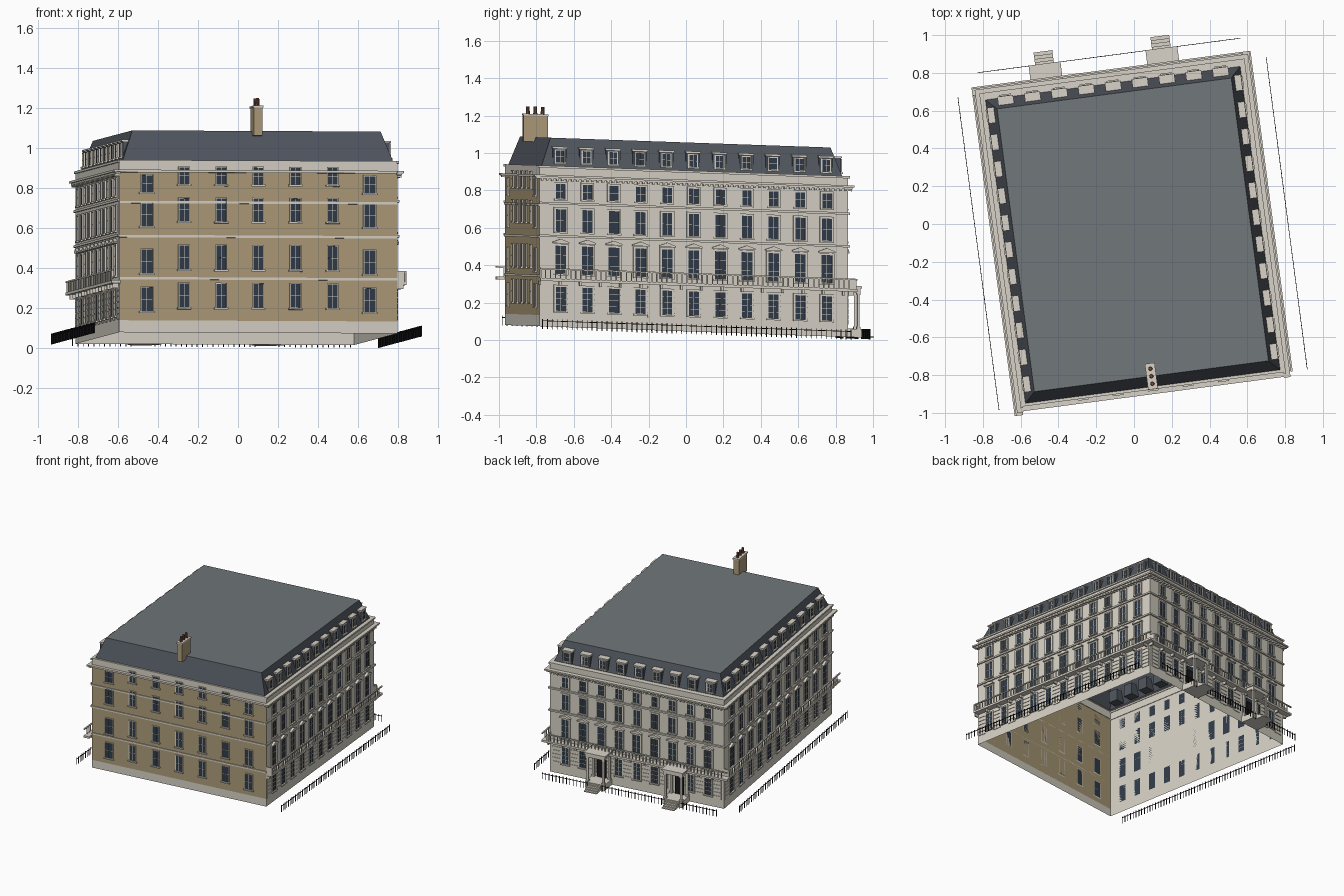
import bpy, bmesh, math
from mathutils import Vector

if "Cube" in bpy.data.objects:
    bpy.data.objects.remove(bpy.data.objects["Cube"])

HU, HV = 0.70, 0.8325            # half width and half depth of the block
ANG, CX, CY = math.radians(7.5), -0.0075, -0.05
C, S = math.cos(ANG), math.sin(ANG)
COLORS = {
    'stone': (0.68, 0.64, 0.56, 1), 'brick': (0.42, 0.33, 0.19, 1),
    'slate': (0.08, 0.09, 0.11, 1), 'lead': (0.16, 0.18, 0.19, 1),
    'glass': (0.03, 0.045, 0.065, 1), 'iron': (0.01, 0.01, 0.012, 1),
    'clay': (0.20, 0.08, 0.05, 1)}
MATS = {}
for n, c in COLORS.items():
    MATS[n] = bpy.data.materials.new(n)
    MATS[n].diffuse_color = c

parts = {}                       # name -> (bmesh, material, closed)


def part(name, mat, closed=True):
    if name not in parts:
        parts[name] = (bmesh.new(), mat, closed)
    return parts[name][0]


def world(u, v, h):
    # turned plan, on gently falling ground
    x, y = u * C - v * S + CX, u * S + v * C + CY
    return Vector((x, y, h + 0.046 - 0.035 * y))


# each side: direction along wall, outward normal, half length, wall distance
SIDES = {'front': ((1, 0), (0, -1), HU, HV), 'right': ((0, 1), (1, 0), HV, HU),
         'back': ((-1, 0), (0, 1), HU, HV), 'left': ((0, -1), (-1, 0), HV, HU)}


def on_side(side, a, d, h):
    t, n, _, w = SIDES[side]
    return world(t[0] * a + n[0] * (w + d), t[1] * a + n[1] * (w + d), h)


def box(name, mat, side, a0, a1, d0, d1, h0, h1):
    bm = part(name, mat)
    v = [bm.verts.new(on_side(side, a, d, h)) for h in (h0, h1)
         for a, d in ((a0, d0), (a1, d0), (a1, d1), (a0, d1))]
    for f in ((0, 1, 2, 3), (4, 5, 6, 7), (0, 1, 5, 4), (1, 2, 6, 5), (2, 3, 7, 6), (3, 0, 4, 7)):
        bm.faces.new([v[i] for i in f])


def face(name, mat, pts):
    bm = part(name, mat, False)
    bm.faces.new([bm.verts.new(p) for p in pts])


# walls (open underneath): brick front between stone plinth and parapet
def wall(name, mat, side, h0, h1):
    L = SIDES[side][2]
    face(name, mat, [on_side(side, a, 0, h) for a, h in ((-L, h0), (L, h0), (L, h1), (-L, h1))])


wall('front_plinth', 'stone', 'front', 0, 0.06)
wall('brick_wall', 'brick', 'front', 0.06, 0.80)
wall('front_parapet', 'stone', 'front', 0.80, 0.86)
for s in ('right', 'back', 'left'):
    wall('stone_walls', 'stone', s, 0, 0.86)


# mansard roof: gutter ledge, slate slopes, flat top
def ring(side_in, front_in, back_in, h):
    u, f, b = HU - side_in, -HV + front_in, HV - back_in
    return [world(*p, h) for p in ((-u, f), (u, f), (u, b), (-u, b))]


rings = [ring(0, 0, 0, 0.86), ring(0.02, 0.015, 0.03, 0.86), ring(0.075, 0.07, 0.085, 1.01)]
for lo, hi, name, mat in ((rings[0], rings[1], 'gutter_ledge', 'stone'),
                          (rings[1], rings[2], 'mansard_slopes', 'slate')):
    for i in range(4):
        j = (i + 1) % 4
        face(name, mat, (lo[i], lo[j], hi[j], hi[i]))
face('flat_roof', 'lead', rings[2])


# sash window with surround, glazing bars and sill
def window(side, a, h0, h1, w, d=0.0, surround=0.01, rows=2, bar=0.0022):
    x = w / 2
    box('window_glass', 'glass', side, a - x, a + x, d, d + 0.003, h0, h1)
    for k in range(rows + 1):
        h = h0 + (h1 - h0) * k / rows
        box('window_bars', 'stone', side, a - x, a + x, d, d + 0.005, h - bar / 2, h + bar / 2)
    for p in (-x, 0, x):
        box('window_bars', 'stone', side, a + p - bar / 2, a + p + bar / 2, d, d + 0.005, h0, h1)
    if surround:
        for p in (-1, 1):
            e = a + p * (x + surround / 2)
            box('window_surrounds', 'stone', side, e - surround / 2, e + surround / 2,
                d, d + 0.008, h0, h1 + surround)
        box('window_surrounds', 'stone', side, a - x, a + x, d, d + 0.008, h1, h1 + surround)
    box('window_sills', 'stone', side, a - x - 0.01, a + x + 0.01, d, d + 0.014, h0 - 0.009, h0)


def hood(side, a, h):
    # small pediment over the main floor windows
    bm = part('window_hoods', 'stone')
    prof = ((-0.045, h), (0.045, h), (0.045, h + 0.007), (0, h + 0.024), (-0.045, h + 0.007))
    lo, hi = [[bm.verts.new(on_side(side, a + x, d, z)) for x, z in prof] for d in (0, 0.018)]
    bm.faces.new(lo)
    bm.faces.new(hi)
    for i in range(5):
        j = (i + 1) % 5
        bm.faces.new((lo[i], lo[j], hi[j], hi[i]))


# front elevation: seven bays, the inner ones set a little higher
for k in range(-3, 4):
    inner = abs(k) < 3
    for h0, h1, up in ((0.105, 0.225, 0.02), (0.295, 0.415, 0.02),
                       (0.53, 0.645, 0.025), (0.70, 0.785, 0.04)):
        r = up if inner else 0
        window('front', k * 0.187, h0 + r, h1 + r, 0.05 if inner else 0.058, surround=0.004)
for h in (0.27, 0.48, 0.65):
    box('front_bands', 'stone', 'front', -HU, HU, 0, 0.006, h - 0.006, h + 0.006)

PORCHES = (0.345, -0.279)
GAP = 0.1435
for side, n in (('right', 5), ('left', 5), ('back', 4)):
    L = SIDES[side][2]
    for k in range(-n, n + 1):
        a = k * GAP
        if side != 'back' or all(abs(a - p) > 0.06 for p in PORCHES):
            window(side, a, 0.085, 0.215, 0.056, rows=4)
        window(side, a, 0.285, 0.435, 0.06, rows=3)
        hood(side, a, 0.447)
        window(side, a, 0.51, 0.63, 0.056)
        window(side, a, 0.685, 0.765, 0.052)
        # dormer
        box('dormer_bodies', 'slate', side, a - 0.038, a + 0.038, -0.10, -0.028, 0.865, 0.955)
        box('dormer_lids', 'stone', side, a - 0.042, a + 0.042, -0.072, -0.022, 0.955, 0.964)
        window(side, a, 0.88, 0.945, 0.044, d=-0.028, surround=0.006)
    # rusticated piers on the ground floor
    for k in range(-n, n + 2):
        a = (k - 0.5) * GAP
        for r in range(6):
            h = 0.066 + r * 0.029
            box('rusticated_blocks', 'stone', side, a - 0.033, a + 0.033, 0, 0.004, h, h + 0.025)
    # string courses
    for h in (0.485, 0.66):
        box('string_courses', 'stone', side, -L, L + 0.008, 0, 0.010, h - 0.006, h + 0.006)
    # balcony
    box('balcony_slab', 'stone', side, -L, L + 0.045, 0, 0.045, 0.243, 0.258)
    box('balcony_rail', 'stone', side, -L, L + 0.045, 0.035, 0.045, 0.305, 0.313)
    box('balcony_rail', 'stone', side, -L, -L + 0.008, 0, 0.045, 0.258, 0.313)
    m = int(2 * L / 0.027)
    for i in range(m + 1):
        a = -L + 2 * L * i / m
        box('balcony_balusters', 'stone', side, a - 0.003, a + 0.003, 0.037, 0.043, 0.258, 0.305)
        if i % 4 == 0:
            box('balcony_brackets', 'stone', side, a - 0.006, a + 0.006, 0, 0.03, 0.222, 0.243)
    # cornice dentils
    for i in range(m):
        a = -L + 2 * L * (i + 0.5) / m
        box('cornice_dentils', 'stone', side, a - 0.006, a + 0.006, 0, 0.022, 0.780, 0.792)

# cornice and coping on every side
for side in SIDES:
    L = SIDES[side][2]
    steps = ((0.030, 0.800, 0.811), (0.008, 0.848, 0.86))
    if side == 'front':
        steps = ((0.025, 0.798, 0.811),)
    else:
        steps += ((0.020, 0.790, 0.800),)
    for d, h0, h1 in steps:
        box('cornice', 'stone', side, -L - d, L + d, -0.004, d, h0, h1)

# entrance porches with steps and doors on the back
for p in PORCHES:
    b = 'back'
    box('porch_roof', 'stone', b, p - 0.085, p + 0.085, 0, 0.12, 0.262, 0.274)
    box('porch_roof', 'stone', b, p - 0.078, p + 0.078, 0, 0.113, 0.238, 0.262)
    box('porch_floor', 'stone', b, p - 0.078, p + 0.078, 0, 0.118, 0.0, 0.045)
    for q in (-0.064, 0.064):
        for d in (0.008, 0.1):
            for w, h0, h1 in ((0.012, 0.045, 0.057), (0.0085, 0.057, 0.228), (0.012, 0.228, 0.238)):
                box('porch_columns', 'stone', b, p + q - w, p + q + w, d - w + 0.004, d + w, h0, h1)
    for i in range(4):
        box('porch_steps', 'stone', b, p - 0.05, p + 0.05, 0.115, 0.185 - i * 0.0175,
            0.009 * i, 0.009 * (i + 1))
    box('doors', 'iron', b, p - 0.035, p + 0.035, 0, 0.01, 0.045, 0.185)
    box('window_glass', 'glass', b, p - 0.035, p + 0.035, 0, 0.008, 0.19, 0.22)

# area railings, broken at the steps
for side, a0, a1, d, low in (('right', -HV, HV, 0.123, -0.014), ('left', -HV, HV, 0.123, -0.004),
                             ('back', -HU, -0.339, 0.118, -0.008),
                             ('back', -0.219, 0.285, 0.118, -0.008),
                             ('back', 0.405, HU, 0.118, -0.008)):
    box('railing_bar', 'iron', side, a0, a1, d - 0.0015, d + 0.0015, low + 0.042, low + 0.046)
    m = round((a1 - a0) / 0.027)
    for i in range(m + 1):
        a = a0 + (a1 - a0) * i / m
        box('railing_pickets', 'iron', side, a - 0.002, a + 0.002, d - 0.002, d + 0.002,
            low, low + 0.054)

# chimney stack with three pots
box('chimney_stack', 'brick', 'front', -0.022, 0.022, -0.135, -0.005, 0.985, 1.125)
box('chimney_cap', 'stone', 'front', -0.026, 0.026, -0.139, -0.001, 1.125, 1.134)
pots = part('chimney_pots', 'clay')
for d in (-0.03, -0.07, -0.11):
    g = bmesh.ops.create_cone(pots, cap_ends=True, segments=10, radius1=0.011,
                              radius2=0.009, depth=0.04)
    bmesh.ops.translate(pots, vec=on_side('front', 0, d, 1.153), verts=g['verts'])

# turn each part into an object
for name, (bm, mat, closed) in parts.items():
    if closed:
        bmesh.ops.recalc_face_normals(bm, faces=bm.faces)
    else:
        bmesh.ops.remove_doubles(bm, verts=bm.verts, dist=1e-5)
    me = bpy.data.meshes.new(name)
    bm.to_mesh(me)
    bm.free()
    me.materials.append(MATS[mat])
    bpy.context.collection.objects.link(bpy.data.objects.new(name, me))

for m in bpy.data.materials:
    if m.users and not m.is_grease_pencil:
        m.use_nodes = True
        m.node_tree.nodes["Principled BSDF"].inputs["Base Color"].default_value = m.diffuse_color
